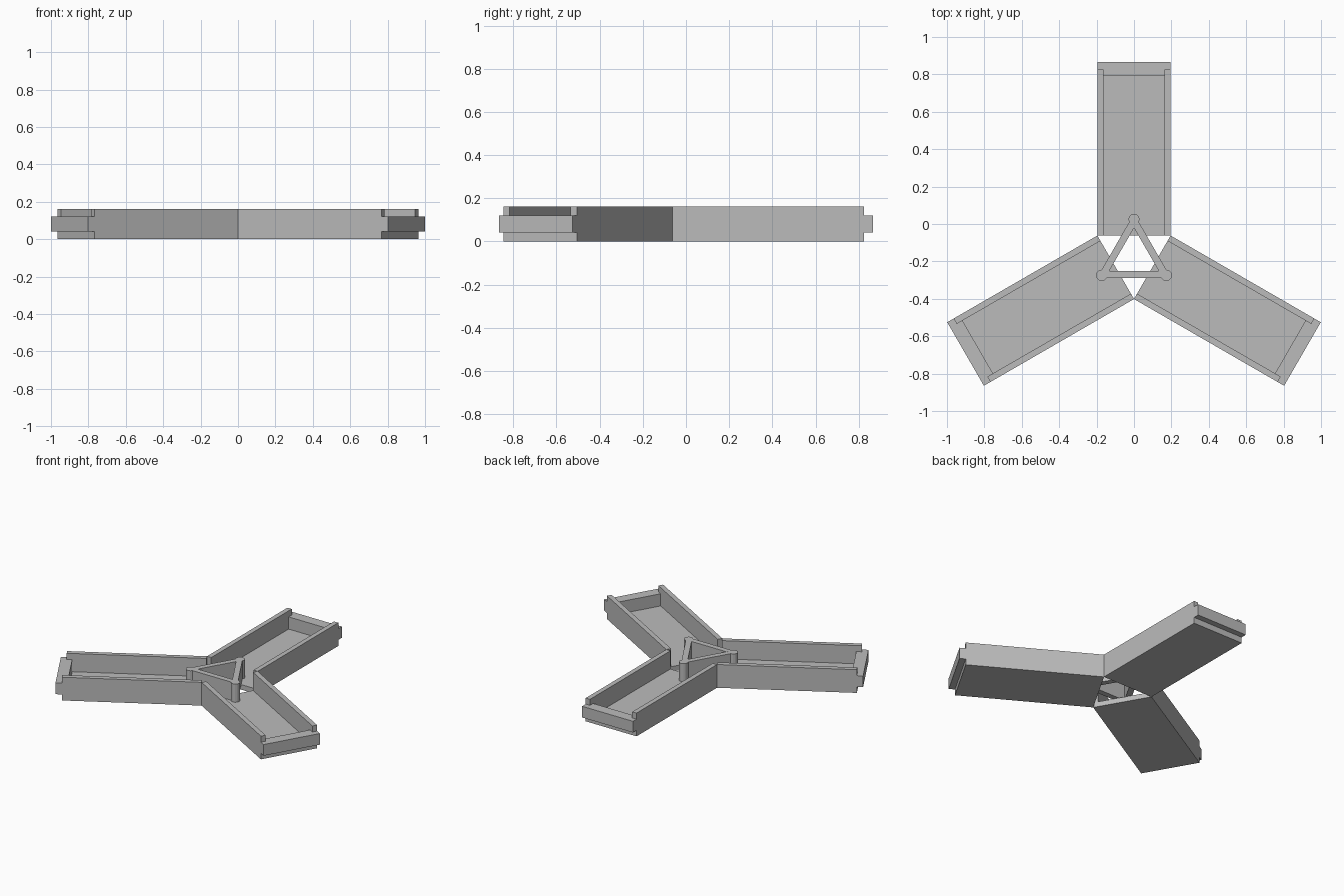
import bpy
import bmesh
from math import cos, sin, tau, radians
from mathutils import Matrix, Vector

if "Cube" in bpy.data.objects:
    bpy.data.objects.remove(bpy.data.objects["Cube"], do_unlink=True)

# Single matte grey
grey = bpy.data.materials.new("light_grey")
grey.use_nodes = True
colour = (0.5, 0.5, 0.5, 1)
grey.diffuse_color = colour
grey.node_tree.nodes["Principled BSDF"].inputs["Base Color"].default_value = colour

HUB = Vector((0, -0.175, 0))
HALF, WALL, TOP = 0.196, 0.033, 0.162
FLOOR, TAB_LOW, TAB_HIGH = 0.035, 0.042, 0.12
START, END, TIP = 0.113, 1.0, 1.04


def prism(name, outline, sweep, angle):
    """Extrude a closed outline, then turn it about the hub."""
    bm = bmesh.new()
    face = bm.faces.new([bm.verts.new(p) for p in outline])
    ext = bmesh.ops.extrude_face_region(bm, geom=[face], use_keep_orig=True)
    moved = [v for v in ext["geom"] if isinstance(v, bmesh.types.BMVert)]
    bmesh.ops.translate(bm, verts=moved, vec=sweep)
    bmesh.ops.recalc_face_normals(bm, faces=bm.faces)
    bm.transform(Matrix.Translation(HUB) @ Matrix.Rotation(radians(angle), 4, "Z"))
    mesh = bpy.data.meshes.new(name)
    bm.to_mesh(mesh)
    bm.free()
    mesh.materials.append(grey)
    obj = bpy.data.objects.new(name, mesh)
    bpy.context.collection.objects.link(obj)
    return obj


def block(name, half, y0, y1, z0, z1, angle):
    rect = [(-half, y0, z0), (half, y0, z0), (half, y0, z1), (-half, y0, z1)]
    return prism(name, rect, (0, y1 - y0, 0), angle)


# U-shaped channel section
inner = HALF - WALL
half_section = [(HALF, 0), (HALF, TOP), (inner, TOP), (inner, FLOOR)]
section = half_section + [(-x, z) for x, z in reversed(half_section)]
channel = [(x, START, z) for x, z in section]

# Bar of the triangle with trimmed corners
half_bar = [(0.133, -0.077), (0.173, -0.1), (0.165, -0.115)]
bar = [(x, y, FLOOR) for x, y in
       half_bar + [(-x, y) for x, y in reversed(half_bar)]]

# Round corner post
SIDES, RADIUS, REACH = 12, 0.03, 0.2
post = [(RADIUS * cos(tau * i / SIDES), REACH + RADIUS * sin(tau * i / SIDES), FLOOR)
        for i in range(SIDES)]
rise = (0, 0, TOP - FLOOR)

for label, angle in (("back", 0), ("right", 120), ("left", 240)):
    prism(label + "_channel", channel, (0, END - START, 0), angle)
    block(label + "_end_wall", inner, 0.965, END, FLOOR, TAB_HIGH, angle)
    block(label + "_end_tab", HALF, END, TIP, TAB_LOW, TAB_HIGH, angle)
    prism(label + "_triangle_bar", bar, rise, angle)
    prism(label + "_triangle_post", post, rise, angle)
